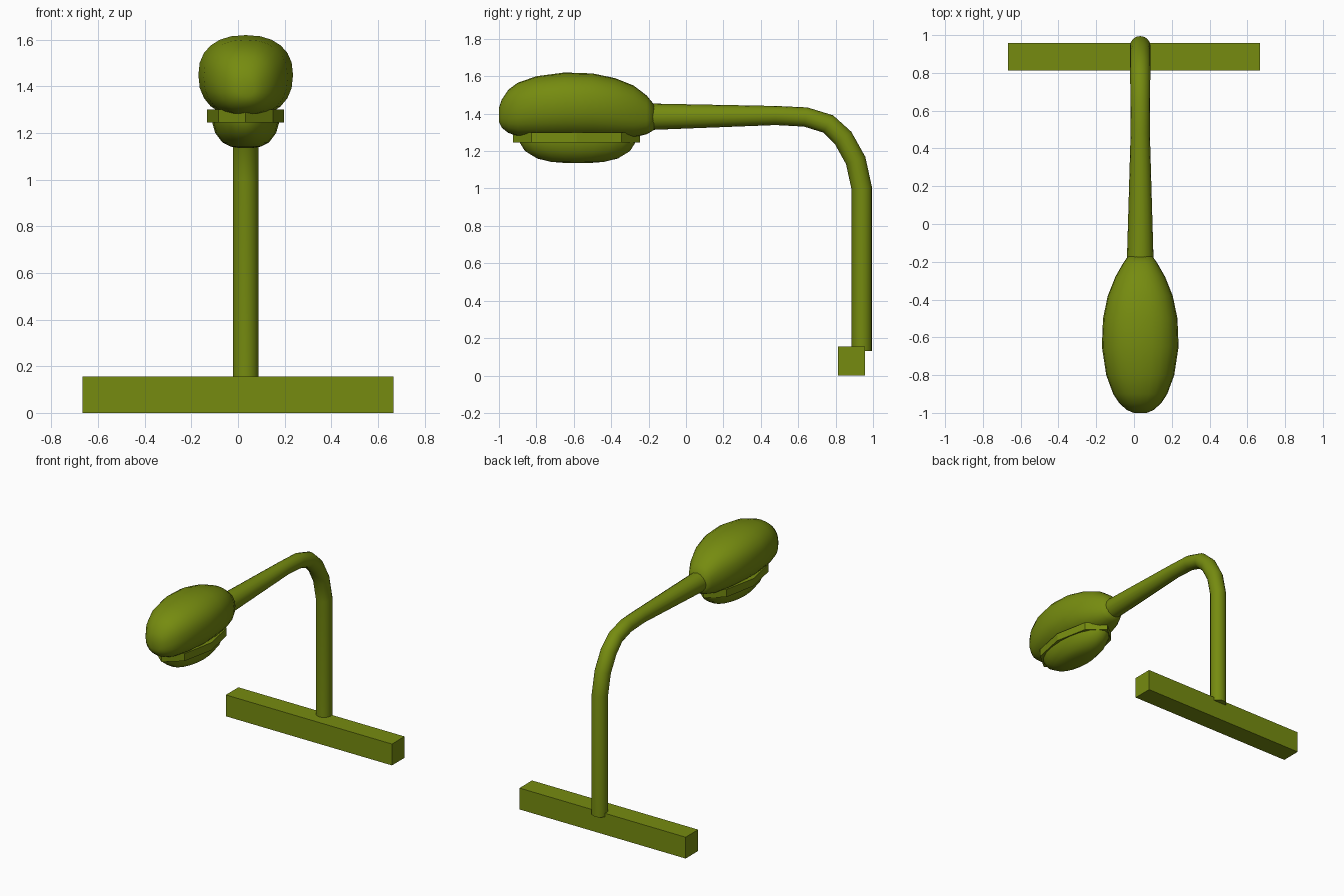
import bpy, bmesh
from math import cos, sin, pi, copysign
from mathutils import Vector

if "Cube" in bpy.data.objects:
    bpy.data.objects.remove(bpy.data.objects["Cube"])

CX = 0.033  # lamp sits slightly off the bar's centre

green = bpy.data.materials.new("olive_paint")
green.diffuse_color = (0.18, 0.26, 0.005, 1)
green.use_nodes = True
green.node_tree.nodes["Principled BSDF"].inputs["Base Color"].default_value = green.diffuse_color


def loft(name, rings, angle=None):
    """Skin a list of equal-length point rings and cap both ends."""
    bm = bmesh.new()
    vs = [[bm.verts.new(p) for p in ring] for ring in rings]
    n = len(vs[0])
    for a, b in zip(vs, vs[1:]):
        for i in range(n):
            j = (i + 1) % n
            bm.faces.new((a[i], a[j], b[j], b[i]))
    bm.faces.new(vs[0][::-1])
    bm.faces.new(vs[-1])
    bmesh.ops.recalc_face_normals(bm, faces=bm.faces)
    me = bpy.data.meshes.new(name)
    bm.to_mesh(me)
    bm.free()
    ob = bpy.data.objects.new(name, me)
    bpy.context.collection.objects.link(ob)
    me.materials.append(green)
    if angle:
        bpy.ops.object.select_all(action='DESELECT')
        ob.select_set(True)
        bpy.context.view_layer.objects.active = ob
        bpy.ops.object.shade_smooth_by_angle(angle=angle)
    return ob


def power(v, n):
    return copysign(abs(v) ** (2 / n), v)


def flat_ring(cy, z, rx, ry, n):
    return [(CX + rx * cos(2 * pi * i / n), cy + ry * sin(2 * pi * i / n), z) for i in range(n)]


# base bar
loft("base_bar", [[(x, y, z) for x, y in ((-.667, .813), (.667, .813), (.667, .957), (-.667, .957))]
                  for z in (0, .155)])

# bent pole: y, z, radius
path = [(.94, .13, .055), (.94, 1.0, .055), (.907, 1.15, .055), (.84, 1.27, .055),
        (.76, 1.345, .053), (.64, 1.382, .052), (.48, 1.39, .051), (-.24, 1.383, .072)]
rings = []
for k, (y, z, r) in enumerate(path):
    dirs = []
    for a, b in ((k - 1, k), (k, k + 1)):
        if a >= 0 and b < len(path):
            dirs.append(Vector((0, path[b][0] - path[a][0], path[b][1] - path[a][1])).normalized())
    t = sum(dirs, Vector()).normalized()
    side, up = Vector((1, 0, 0)), Vector((0, -t.z, t.y))
    c = Vector((CX, y, z))
    rings.append([c + r * (side * cos(2 * pi * i / 16) + up * sin(2 * pi * i / 16)) for i in range(16)])
loft("pole", rings, 0.7)

# lamp housing: y, half width, top, widest height, bottom
sections = [(-1.0, .035, 1.43, 1.39, 1.355), (-.985, .07, 1.475, 1.395, 1.325),
            (-.95, .11, 1.528, 1.405, 1.297), (-.9, .143, 1.565, 1.42, 1.28),
            (-.8, .18, 1.6, 1.44, 1.27), (-.65, .203, 1.62, 1.45, 1.267),
            (-.5, .197, 1.615, 1.45, 1.267), (-.38, .172, 1.59, 1.435, 1.268),
            (-.28, .132, 1.55, 1.415, 1.273), (-.21, .092, 1.497, 1.395, 1.29),
            (-.172, .066, 1.45, 1.385, 1.312)]
N = 24
rings = []
for y, w, top, mid, bot in sections:
    ring = []
    for i in range(N):
        a = 2 * pi * i / N
        h = top - mid if sin(a) > 0 else mid - bot
        ring.append((CX + w * power(cos(a), 2.3), y, mid + h * power(sin(a), 2.3)))
    rings.append(ring)
loft("lamp_housing", rings, 1.1)

# faceted rim under the housing
loft("lamp_rim", [flat_ring(-.585, z, .165, .34, 8) for z in (1.245, 1.30)])

# lens bowl: height, fraction of full size
loft("lamp_lens", [flat_ring(-.58, z, .145 * f, .312 * f, 20)
                   for z, f in ((1.27, 1), (1.245, .99), (1.2, .9), (1.16, .69), (1.142, .45), (1.136, .2))], 1.1)
